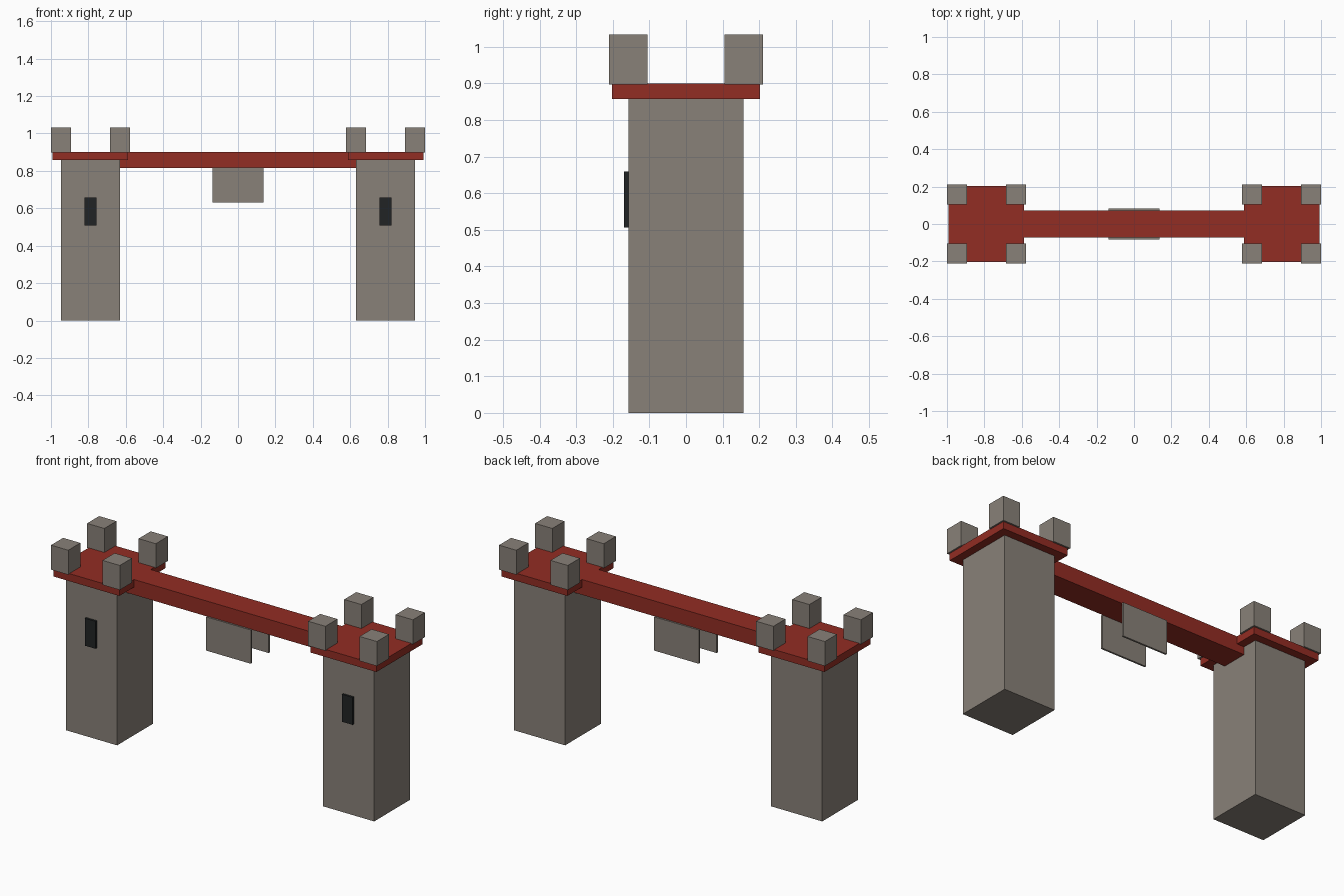
import bpy

# Remove the default object
cube = bpy.data.objects.get("Cube")
if cube:
    bpy.data.objects.remove(cube, do_unlink=True)


def material(name, rgb):
    mat = bpy.data.materials.new(name)
    mat.use_nodes = True
    mat.diffuse_color = (*rgb, 1)
    mat.node_tree.nodes["Principled BSDF"].inputs["Base Color"].default_value = (*rgb, 1)
    return mat


stone = material("warm_grey_stone", (0.25, 0.22, 0.19))
red = material("brick_red", (0.29, 0.026, 0.017))
black = material("slit_black", (0.015, 0.017, 0.018))


def box(name, mat, x, y, z):
    """Box spanning the given (low, high) ranges."""
    spans = (x, y, z)
    bpy.ops.mesh.primitive_cube_add(size=1, location=[(a + b) / 2 for a, b in spans])
    obj = bpy.context.object
    obj.name = name
    obj.scale = [b - a for a, b in spans]
    bpy.ops.object.transform_apply(location=False, rotation=False, scale=True)
    obj.data.materials.append(mat)
    return obj


def around(centre, half):
    return (centre - half, centre + half)


tower_x = 0.789
deck_z = 0.90

for side, sign in (("left", 1), ("right", -1)):
    cx = sign * tower_x
    # Tower body, roof slab and window slit
    box(f"{side}_tower", stone, around(cx, 0.157), around(0, 0.157), (0, 0.858))
    box(f"{side}_roof_slab", red, around(cx, 0.202), around(0, 0.202), (0.858, deck_z))
    box(f"{side}_window_slit", black, around(cx, 0.033), (-0.169, -0.157), (0.507, 0.659))
    # Corner battlements
    for end, dy in (("front", -1), ("back", 1)):
        for pos, dx in (("inner", -sign), ("outer", sign)):
            box(f"{side}_{end}_{pos}_battlement", stone,
                around(cx + dx * 0.158, 0.053), around(dy * 0.158, 0.053), (0.897, 1.033))

# Bridge deck between the towers
box("bridge_deck", red, around(0, 0.64), around(0, 0.073), (0.815, deck_z))

# Hanging panels on both sides of the deck
for end, dy in (("front", -1), ("back", 1)):
    box(f"{end}_hanging_panel", stone, around(0, 0.137), around(dy * 0.078, 0.005), (0.63, 0.817))
